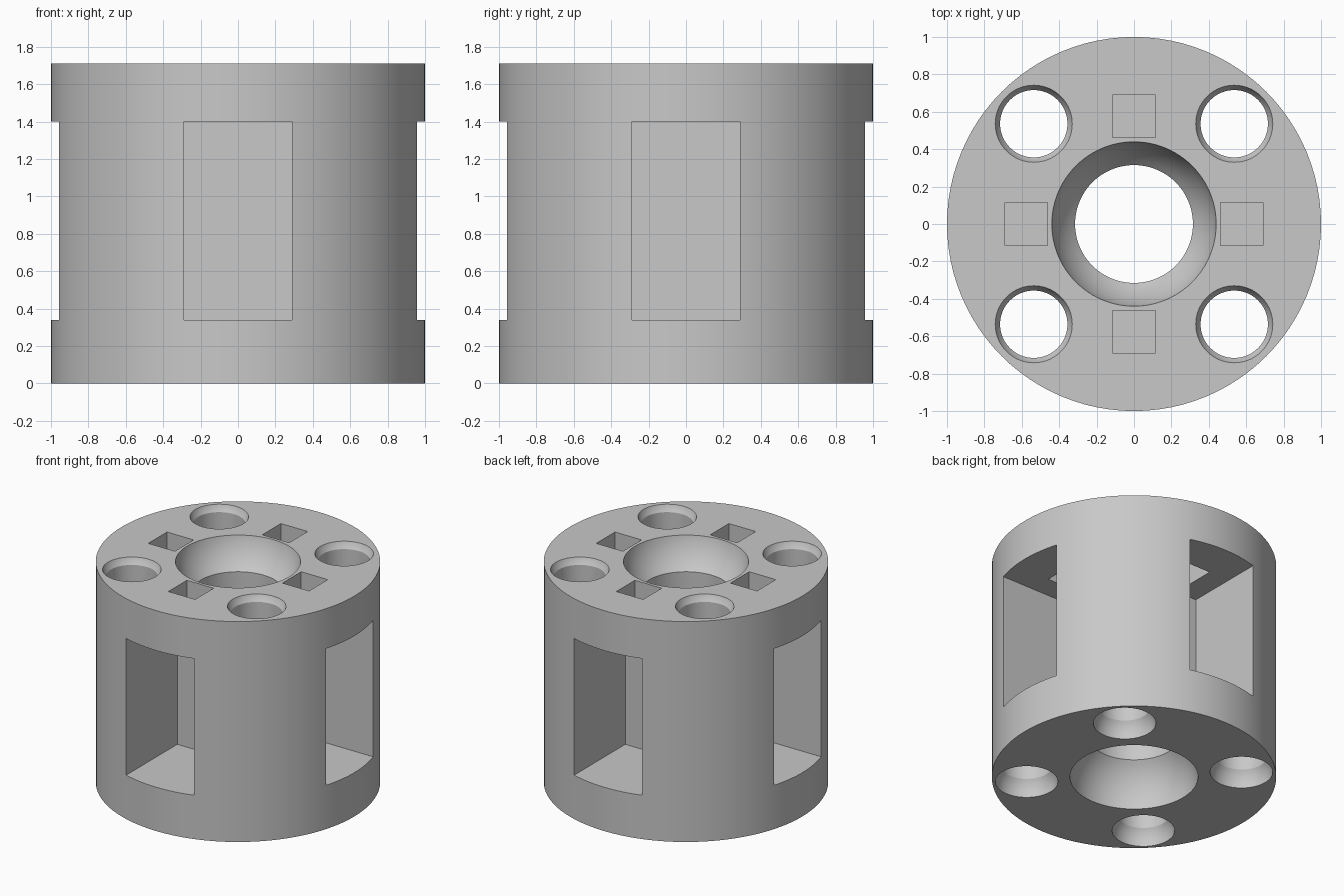
import bpy, bmesh, math
from mathutils import Matrix, Vector

if "Cube" in bpy.data.objects:
    bpy.data.objects.remove(bpy.data.objects["Cube"])

HEIGHT = 1.71
SIDES = 96

grey = bpy.data.materials.new("warm_grey")
grey.diffuse_color = (0.58, 0.58, 0.58, 1)
grey.use_nodes = True
grey.node_tree.nodes["Principled BSDF"].inputs["Base Color"].default_value = grey.diffuse_color


def new_object(name, bm):
    bmesh.ops.recalc_face_normals(bm, faces=bm.faces[:])
    mesh = bpy.data.meshes.new(name)
    bm.to_mesh(mesh)
    bm.free()
    mesh.materials.append(grey)
    obj = bpy.data.objects.new(name, mesh)
    bpy.context.collection.objects.link(obj)
    return obj


def lathe(name, profile, sides, x=0, y=0):
    """Closed solid of revolution from (radius, z) points, capped at both ends."""
    bm = bmesh.new()
    rings = []
    for r, z in profile:
        rings.append([bm.verts.new((x + r * math.cos(2 * math.pi * i / sides),
                                    y + r * math.sin(2 * math.pi * i / sides), z))
                      for i in range(sides)])
    for a, b in zip(rings, rings[1:]):
        for i in range(sides):
            j = (i + 1) % sides
            bm.faces.new((a[i], a[j], b[j], b[i]))
    bm.faces.new(rings[0])
    bm.faces.new(rings[-1])
    return new_object(name, bm)


def box(name, lo, hi, turn):
    lo, hi = Vector(lo), Vector(hi)
    bm = bmesh.new()
    bmesh.ops.create_cube(bm, size=1)
    bmesh.ops.scale(bm, vec=hi - lo, verts=bm.verts)
    bmesh.ops.translate(bm, vec=(lo + hi) / 2, verts=bm.verts)
    bmesh.ops.rotate(bm, cent=(0, 0, 0), matrix=Matrix.Rotation(turn, 3, 'Z'), verts=bm.verts)
    return new_object(name, bm)


def socket_profile(ball, bore, top_centre, steps=10):
    """Bore with a round ball seat at the bottom and another at the top."""
    end = math.acos(bore / ball)
    arc = [(ball * math.cos(end * i / steps), ball * math.sin(end * i / steps))
           for i in range(steps + 1)]
    lower = [(ball, -0.1)] + arc
    upper = [(r, top_centre - z) for r, z in reversed(arc)] + [(ball, top_centre + 0.1)]
    return lower + upper


# Cylindrical body
body = lathe("drum_body", [(1, 0), (1, HEIGHT)], SIDES)

# Central bore and four corner bores
cutters = [lathe("centre_bore_cutter", socket_profile(0.45, 0.315, HEIGHT + 0.095), SIDES)]
for sx in (-1, 1):
    for sy in (-1, 1):
        cutters.append(lathe("corner_bore_cutter", socket_profile(0.22, 0.18, HEIGHT + 0.077),
                             64, 0.536 * sx, 0.536 * sy))

# Four side pockets, each with a square slot up through the top
for k in range(4):
    turn = k * math.pi / 2
    cutters.append(box("pocket_cutter", (-0.29, -1.2, 0.34), (0.29, -0.33, 1.40), turn))
    cutters.append(box("slot_cutter", (-0.115, -0.69, 1.3), (0.115, -0.462, 1.9), turn))

bpy.context.view_layer.objects.active = body
body.select_set(True)
for cutter in cutters:
    cutter.hide_render = True
    mod = body.modifiers.new("cut", 'BOOLEAN')
    mod.operation = 'DIFFERENCE'
    mod.solver = 'EXACT'
    mod.object = cutter
    bpy.ops.object.modifier_apply(modifier=mod.name)
    bpy.data.objects.remove(cutter, do_unlink=True)

bpy.ops.object.shade_smooth_by_angle(angle=math.radians(25))
